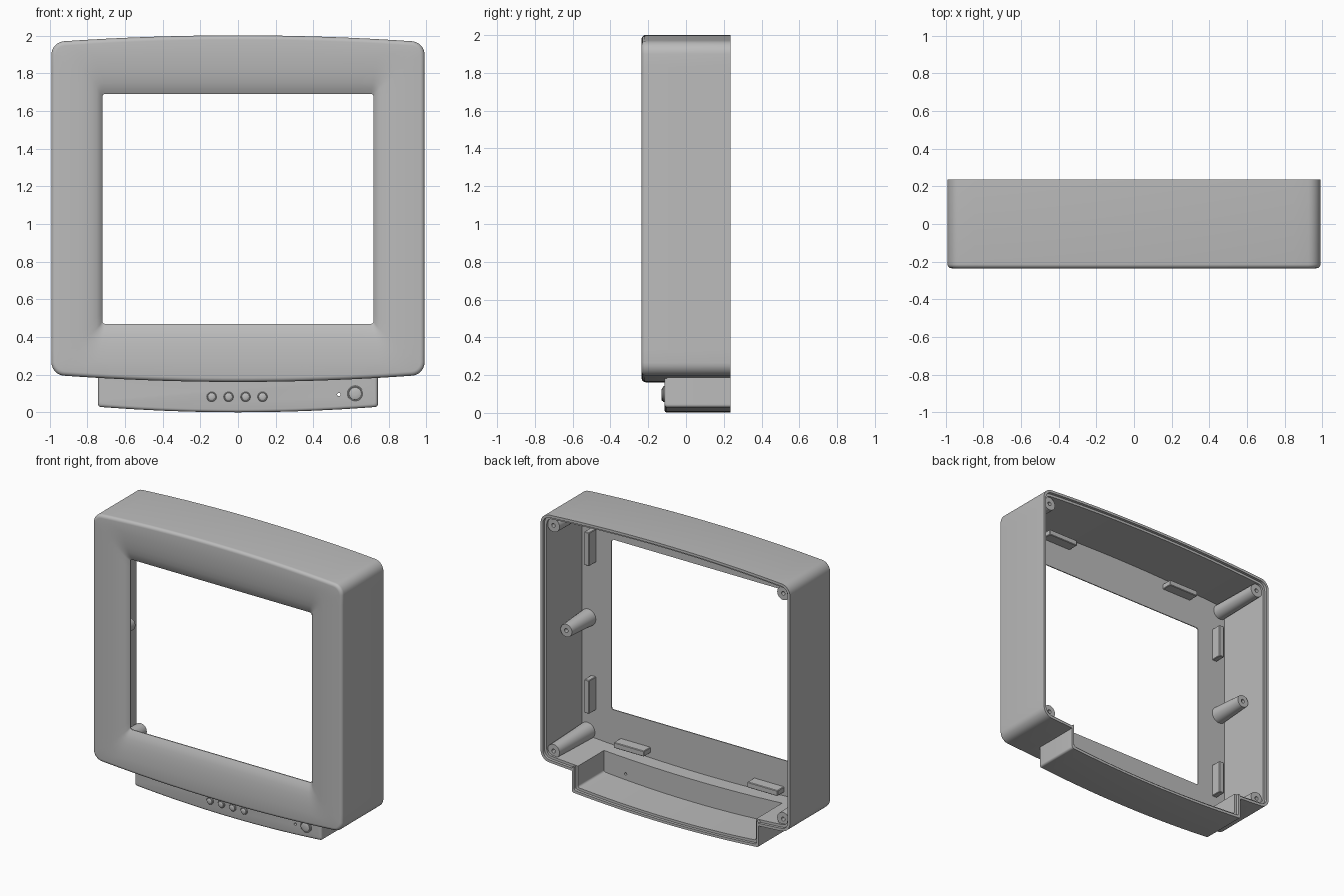
import bpy, bmesh, math
from mathutils import Matrix

cube = bpy.data.objects.get("Cube")
if cube:
    bpy.data.objects.remove(cube)

grey = bpy.data.materials.new("grey plastic")
grey.use_nodes = True
GREY = (0.5, 0.5, 0.5, 1)
grey.diffuse_color = GREY
grey.node_tree.nodes["Principled BSDF"].inputs["Base Color"].default_value = GREY


def ring(hx, lo, hi, r, y, top=0.0, low=0.0):
    """Rounded rectangle whose upper and lower edges bulge by top and low."""
    pts = []
    corners = [(hx - r, hi - r, 0), (r - hx, hi - r, 90),
               (r - hx, lo + r, 180), (hx - r, lo + r, 270)]
    for i, (cx, cz, start) in enumerate(corners):
        arc = [math.radians(start + 15 * k) for k in range(7)]
        pts += [(cx + r * math.cos(a), cz + r * math.sin(a)) for a in arc]
        nx, nz, ns = corners[(i + 1) % 4]
        ex, ez = pts[-1]
        a = math.radians(ns)
        fx, fz = nx + r * math.cos(a), nz + r * math.sin(a)
        pts += [(ex + (fx - ex) * k / 24, ez + (fz - ez) * k / 24) for k in range(1, 24)]
    mid = (lo + hi) / 2
    out = []
    for x, z in pts:
        bulge = 1 - (x / hx) ** 2
        out.append((x, y, z + bulge * (top if z > mid else -low)))
    return out


def finish(name, bm):
    bmesh.ops.recalc_face_normals(bm, faces=bm.faces)
    mesh = bpy.data.meshes.new(name)
    bm.to_mesh(mesh)
    bm.free()
    mesh.materials.append(grey)
    ob = bpy.data.objects.new(name, mesh)
    bpy.context.collection.objects.link(ob)
    return ob


def smooth(ob, angle=32):
    bpy.ops.object.select_all(action='DESELECT')
    ob.select_set(True)
    bpy.context.view_layer.objects.active = ob
    bpy.ops.object.shade_smooth_by_angle(angle=math.radians(angle))


def loft(name, rings, closed=False):
    """Skin rings together; closed joins last to first, else ends are capped."""
    bm = bmesh.new()
    loops = [[bm.verts.new(p) for p in r] for r in rings]
    pairs = list(zip(loops, loops[1:]))
    if closed:
        pairs.append((loops[-1], loops[0]))
    else:
        bm.faces.new(loops[0])
        bm.faces.new(loops[-1])
    for a, b in pairs:
        for i in range(len(a)):
            j = (i + 1) % len(a)
            bm.faces.new((a[i], a[j], b[j], b[i]))
    return finish(name, bm)


def turned(name, profile, x, z, segments=32):
    """Solid of revolution about a y-facing axis from (radius, y) pairs."""
    bm = bmesh.new()
    loops = []
    for r, y in profile:
        loops.append([bm.verts.new((x + r * math.cos(2 * math.pi * k / segments), y,
                                    z + r * math.sin(2 * math.pi * k / segments)))
                      for k in range(segments)])
    for a, b in zip(loops, loops[1:]):
        for i in range(segments):
            j = (i + 1) % segments
            bm.faces.new((a[i], a[j], b[j], b[i]))
    bm.faces.new(loops[0])
    bm.faces.new(loops[-1])
    return finish(name, bm)


def block(name, size, centre):
    bm = bmesh.new()
    bmesh.ops.create_cube(bm, size=1, matrix=Matrix.Translation(centre) @ Matrix.Diagonal((*size, 1)))
    bmesh.ops.bevel(bm, geom=bm.edges[:], offset=0.004, segments=1, affect='EDGES')
    return finish(name, bm)


def boolean(ob, other, operation):
    mod = ob.modifiers.new("cut", 'BOOLEAN')
    mod.operation = operation
    mod.solver = 'EXACT'
    mod.object = other
    bpy.ops.object.select_all(action='DESELECT')
    bpy.context.view_layer.objects.active = ob
    ob.select_set(True)
    bpy.ops.object.modifier_apply(modifier=mod.name)
    bpy.data.objects.remove(other)


BACK, FRONT, INNER = 0.235, -0.235, -0.185
CENTRE_Z = 1.08


def outline(inset, y):
    return ring(0.99 - inset, 0.2 + inset, 1.965 - inset, 0.065 - inset * 0.8, y, 0.036, 0.038)


def opening(dx, dz, y):
    return ring(0.72 + dx, 0.47 - dz, 1.69 + dz, 0.015 + dx * 0.7, y)


# Bezel shell: outer wall, rounded front edge, rolled opening, hollow inside
rings = [outline(0, BACK)]
for k in range(6):
    a = math.radians(18 * k)
    rings.append(outline(0.022 * (1 - math.cos(a)), FRONT + 0.022 * (1 - math.sin(a))))
rings += [opening(0.12, 0.2, -0.234), opening(0.085, 0.15, -0.231),
          opening(0.055, 0.1, -0.225), opening(0.03, 0.06, -0.217),
          opening(0.012, 0.028, -0.207), opening(0, 0, -0.192), opening(0, 0, INNER),
          outline(0.035, INNER), outline(0.035, 0.215), outline(0.018, 0.215), outline(0.018, BACK)]
bezel = loft("bezel", rings, closed=True)

# Control panel hanging under the bezel
CHIN = -0.115


def chin_ring(inset, y, top=0.215):
    return ring(0.742 - inset, 0.03 + inset, top, 0.014, y, -0.036, 0.029)


rounded = [chin_ring(0.016 * (1 - math.cos(a)), CHIN + 0.016 * (1 - math.sin(a)))
           for a in (math.radians(22.5 * k) for k in range(5))]
boolean(bezel, loft("control_panel", [chin_ring(0, BACK)] + rounded), 'UNION')
for inset, y in ((0.035, CHIN + 0.035), (0.018, 0.215)):
    boolean(bezel, loft("panel_cavity", [chin_ring(inset, y, 0.28), chin_ring(inset, 0.3, 0.28)]),
            'DIFFERENCE')
boolean(bezel, turned("lamp_hole", [(0.009, -0.2), (0.009, 0)], 0.535, 0.095, 16), 'DIFFERENCE')
smooth(bezel)


# Buttons with a thin collar and a domed cap
def button(name, x, z, r):
    y = CHIN
    ob = turned(name, [(r, y + 0.03), (r, y - 0.004), (r * 0.9, y - 0.007), (r * 0.8, y - 0.005),
                       (r * 0.78, y - 0.011), (r * 0.6, y - 0.014), (r * 0.2, y - 0.015)], x, z)
    smooth(ob)


for i in range(4):
    button(f"menu_button_{i + 1}", -0.14 + 0.09 * i, 0.083, 0.026)
button("power_button", 0.622, 0.1, 0.042)


# Screw posts with pilot holes
def post(name, x, z, base, tip, end):
    smooth(turned(name, [(base, INNER - 0.005), (tip, end), (0.014, end), (0.014, end - 0.06)], x, z))


for side, s in (("left", 1), ("right", -1)):
    post(f"upper_{side}_post", s * 0.912, 1.885, 0.054, 0.048, 0.2)
    post(f"lower_{side}_post", s * 0.912, 0.265, 0.06, 0.048, 0.2)
    post(f"middle_{side}_post", s * 0.905, CENTRE_Z, 0.06, 0.045, 0.065)
    # Locating ribs behind the front face
    for level, v in (("upper", 1), ("lower", -1)):
        block(f"{level}_{side}_upright_rib", (0.04, 0.08, 0.24),
              (s * 0.865, -0.148, CENTRE_Z + v * 0.53))
        block(f"{level}_{side}_level_rib", (0.24, 0.08, 0.04),
              (s * 0.53, -0.148, CENTRE_Z + v * 0.82))
